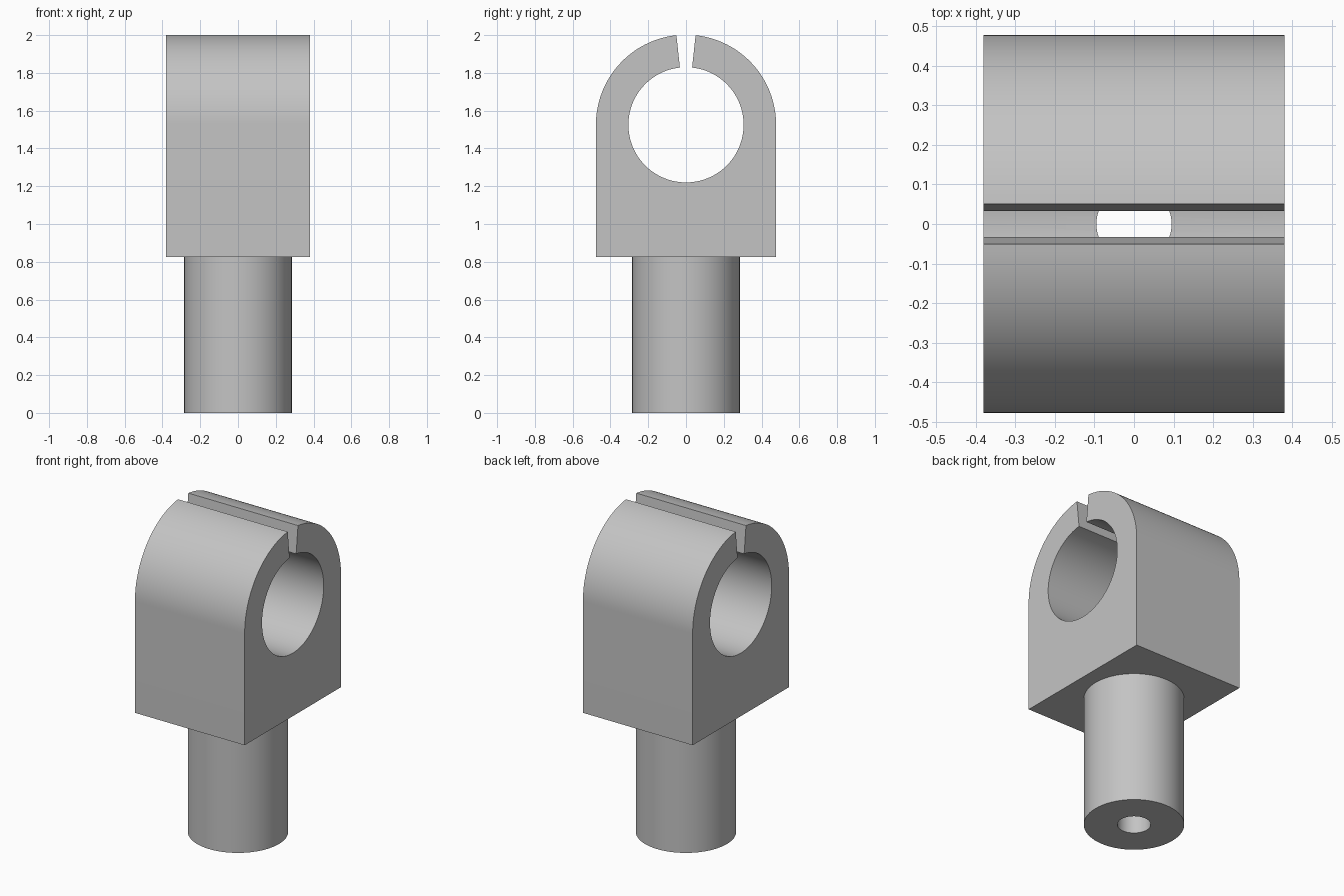
import bpy, bmesh
from math import sin, cos, pi, radians

cube = bpy.data.objects.get("Cube")
if cube:
    bpy.data.objects.remove(cube)

HALF_W, OUTER_R, BORE_R = 0.38, 0.477, 0.305
BORE_Z, SEAT_Z = 1.525, 0.825
STEM_R, DRILL_R = 0.285, 0.095
SLIT = radians(6.1)

grey = bpy.data.materials.new("plain grey")
grey.use_nodes = True
grey.diffuse_color = (0.55, 0.55, 0.55, 1)
grey.node_tree.nodes["Principled BSDF"].inputs["Base Color"].default_value = grey.diffuse_color


def finish(bm, name):
    bmesh.ops.recalc_face_normals(bm, faces=bm.faces)
    mesh = bpy.data.meshes.new(name)
    bm.to_mesh(mesh)
    bm.free()
    mesh.materials.append(grey)
    obj = bpy.data.objects.new(name, mesh)
    bpy.context.collection.objects.link(obj)
    return obj


def activate(obj):
    bpy.ops.object.select_all(action='DESELECT')
    obj.select_set(True)
    bpy.context.view_layer.objects.active = obj


def arc(radius, start, end, steps):
    """Points in the YZ plane about the bore, angles measured from straight up."""
    angles = [start + (end - start) * i / steps for i in range(steps + 1)]
    return [(radius * sin(a), BORE_Z + radius * cos(a)) for a in angles]


# Clamp head: arched block whose bore opens through the slit, extruded along x
profile = [(-OUTER_R, SEAT_Z), (OUTER_R, SEAT_Z)]
profile += arc(OUTER_R, pi / 2, SLIT, 32)
profile += arc(BORE_R, SLIT, 2 * pi - SLIT, 96)
profile += arc(OUTER_R, -SLIT, -pi / 2, 32)
bm = bmesh.new()
face = bm.faces.new([bm.verts.new((-HALF_W, y, z)) for y, z in profile])
extruded = bmesh.ops.extrude_face_region(bm, geom=[face], use_keep_orig=True)
top = [v for v in extruded["geom"] if isinstance(v, bmesh.types.BMVert)]
bmesh.ops.translate(bm, verts=top, vec=(2 * HALF_W, 0, 0))
head = finish(bm, "clamp_head")

# Drilled passage from the stem into the bore
bm = bmesh.new()
bmesh.ops.create_cone(bm, cap_ends=True, segments=64, radius1=DRILL_R, radius2=DRILL_R, depth=1)
bmesh.ops.translate(bm, verts=bm.verts, vec=(0, 0, SEAT_Z))
drill = finish(bm, "drill_cutter")
drill.hide_render = True
cut = head.modifiers.new("drill", 'BOOLEAN')
cut.operation, cut.solver, cut.object = 'DIFFERENCE', 'EXACT', drill
activate(head)
bpy.ops.object.modifier_apply(modifier=cut.name)
bpy.data.objects.remove(drill)

# Hollow round stem, open where it meets the head
bm = bmesh.new()
section = [(DRILL_R, SEAT_Z), (DRILL_R, 0), (STEM_R, 0), (STEM_R, SEAT_Z)]
verts = [bm.verts.new((r, 0, z)) for r, z in section]
edges = [bm.edges.new(pair) for pair in zip(verts, verts[1:])]
bmesh.ops.spin(bm, geom=verts + edges, cent=(0, 0, 0), axis=(0, 0, 1),
               angle=2 * pi, steps=64, use_merge=True)
bmesh.ops.remove_doubles(bm, verts=bm.verts, dist=0.0001)
stem = finish(bm, "stem")
# Face the tube's base downward
if min(stem.data.polygons, key=lambda p: p.center.z).normal.z > 0:
    stem.data.flip_normals()

for obj in (head, stem):
    activate(obj)
    bpy.ops.object.shade_smooth_by_angle(angle=radians(30))
